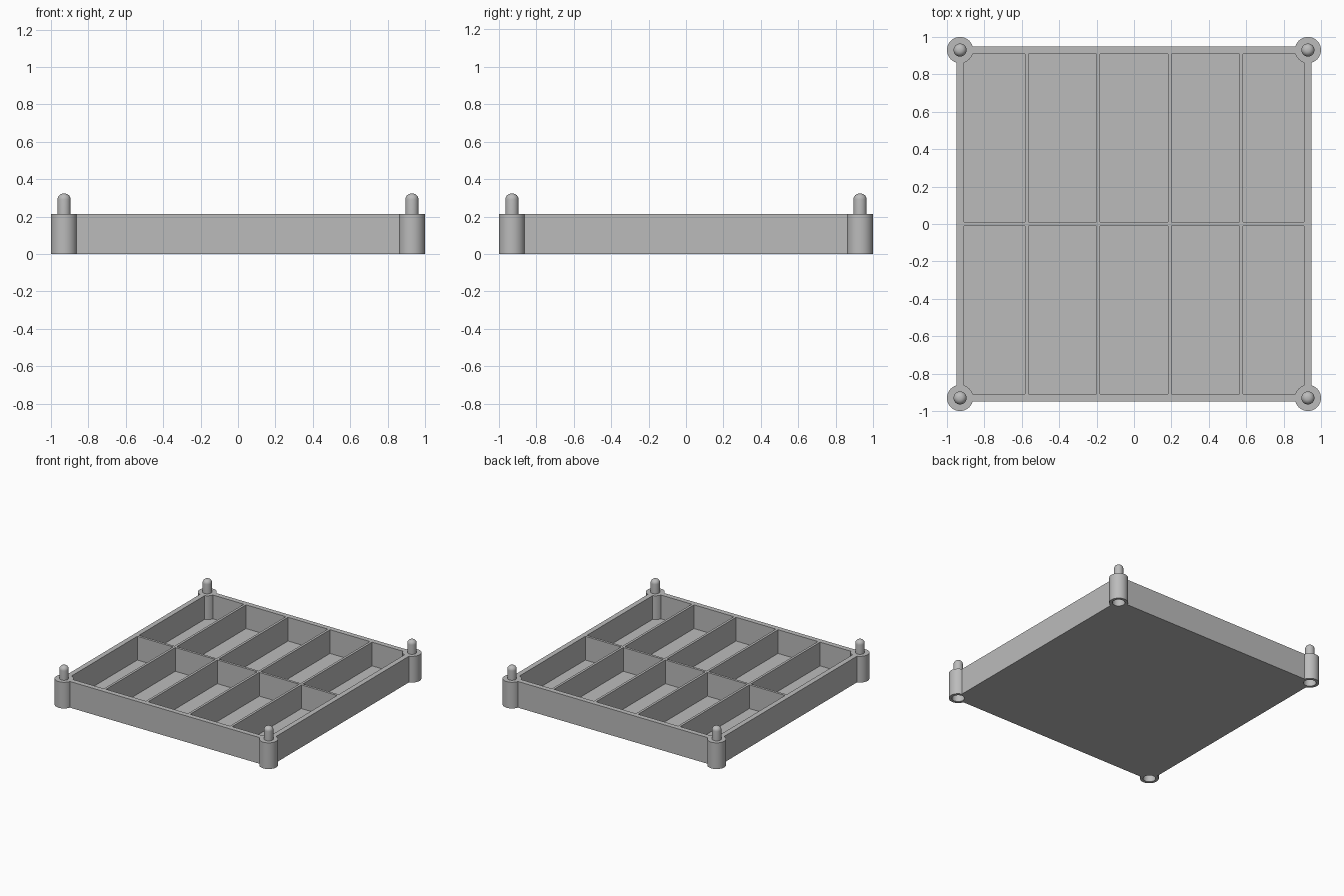
import bpy, bmesh, math
from mathutils import Vector

cube = bpy.data.objects.get("Cube")
if cube:
    bpy.data.objects.remove(cube, do_unlink=True)

HEIGHT, FLOOR = 0.215, 0.02
OUTER, INNER = 0.95, 0.908          # half widths of tray and cavity
POST, POST_R, SOCKET_R, PEG_R = 0.93, 0.07, 0.047, 0.035
CORNERS = [(sx * POST, sy * POST) for sx in (-1, 1) for sy in (-1, 1)]

grey = bpy.data.materials.new("grey plastic")
grey.use_nodes = True
grey.diffuse_color = (0.5, 0.5, 0.5, 1)
grey.node_tree.nodes["Principled BSDF"].inputs["Base Color"].default_value = (0.5, 0.5, 0.5, 1)


def make(name, bm):
    bmesh.ops.recalc_face_normals(bm, faces=bm.faces)
    mesh = bpy.data.meshes.new(name)
    bm.to_mesh(mesh)
    bm.free()
    mesh.materials.append(grey)
    ob = bpy.data.objects.new(name, mesh)
    bpy.context.collection.objects.link(ob)
    return ob


def add_box(bm, lo, hi):
    lo, hi = Vector(lo), Vector(hi)
    verts = bmesh.ops.create_cube(bm, size=1)["verts"]
    bmesh.ops.scale(bm, vec=hi - lo, verts=verts)
    bmesh.ops.translate(bm, vec=(lo + hi) / 2, verts=verts)


def add_cylinder(bm, x, y, r, z0, z1):
    verts = bmesh.ops.create_cone(bm, cap_ends=True, segments=48, radius1=r,
                                  radius2=r, depth=z1 - z0)["verts"]
    bmesh.ops.translate(bm, vec=(x, y, (z0 + z1) / 2), verts=verts)


def activate(ob):
    bpy.ops.object.select_all(action="DESELECT")
    ob.select_set(True)
    bpy.context.view_layer.objects.active = ob


def combine(target, tool, operation):
    mod = target.modifiers.new(operation, "BOOLEAN")
    mod.operation, mod.solver, mod.object = operation, "EXACT", tool
    activate(target)
    bpy.ops.object.modifier_apply(modifier=mod.name)
    bpy.data.objects.remove(tool, do_unlink=True)


# Solid tray block
bm = bmesh.new()
add_box(bm, (-OUTER, -OUTER, 0), (OUTER, OUTER, HEIGHT))
tray = make("divided_tray", bm)

# Ten compartments, five across and two deep, leaving thin dividers
bm = bmesh.new()
half = 0.01
dividers = [-0.573, -0.191, 0.191, 0.573]
starts = [-INNER] + [d + half for d in dividers]
ends = [d - half for d in dividers] + [INNER]
for x0, x1 in zip(starts, ends):
    for y0, y1 in ((-INNER, -half), (half, INNER)):
        add_box(bm, (x0, y0, FLOOR), (x1, y1, HEIGHT + 0.1))
combine(tray, make("compartment_cutter", bm), "DIFFERENCE")

# Round corner posts, then stacking sockets in their undersides
bm = bmesh.new()
for x, y in CORNERS:
    add_cylinder(bm, x, y, POST_R, 0, HEIGHT)
combine(tray, make("corner_posts", bm), "UNION")
bm = bmesh.new()
for x, y in CORNERS:
    add_cylinder(bm, x, y, SOCKET_R, -0.1, 0.12)
combine(tray, make("socket_cutter", bm), "DIFFERENCE")
activate(tray)
bpy.ops.object.shade_smooth_by_angle(angle=math.radians(30))

# Round-tipped stacking pegs, spun from a half profile
TOP, FILLET = 0.323, 0.031
profile = [(0, HEIGHT - 0.005), (PEG_R, HEIGHT - 0.005)]
for i in range(9):
    a = math.pi / 2 * i / 8
    profile.append((PEG_R - FILLET + FILLET * math.cos(a), TOP - FILLET + FILLET * math.sin(a)))
profile.append((0, TOP))
for (x, y), place in zip(CORNERS, ("front_right", "back_right", "front_left", "back_left")):
    bm = bmesh.new()
    vs = [bm.verts.new((r, 0, z)) for r, z in profile]
    edges = [bm.edges.new(pair) for pair in zip(vs, vs[1:])]
    bmesh.ops.spin(bm, geom=vs + edges, cent=(0, 0, 0), axis=(0, 0, 1),
                   angle=2 * math.pi, steps=32)
    bmesh.ops.remove_doubles(bm, verts=bm.verts, dist=0.0005)
    peg = make(place + "_peg", bm)
    peg.location = (x, y, 0)
    activate(peg)
    bpy.ops.object.shade_smooth_by_angle(angle=math.radians(30))
